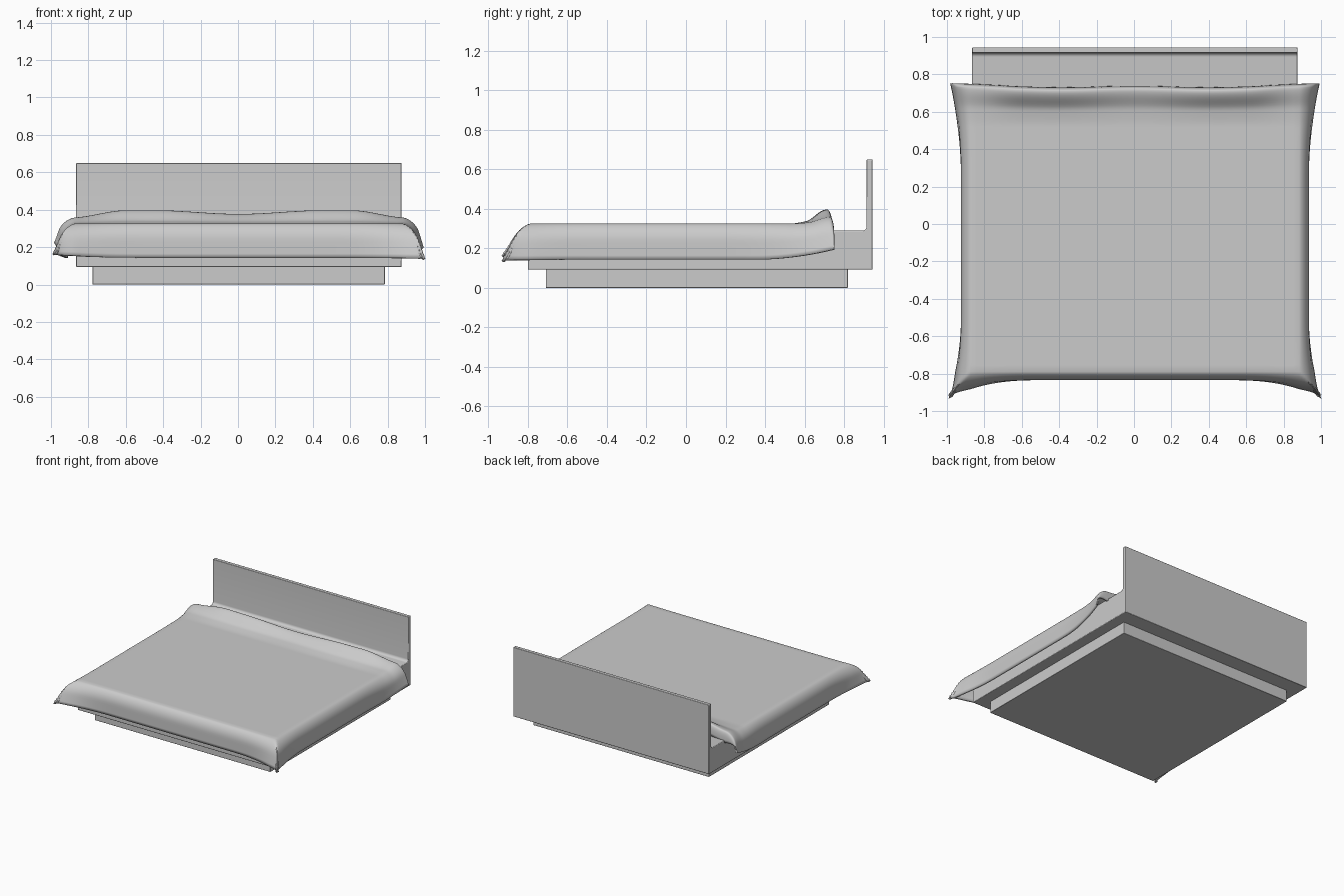
import bpy, bmesh, math

if "Cube" in bpy.data.objects:
    bpy.data.objects.remove(bpy.data.objects["Cube"])


def finish(name, bm, bevel=0.0):
    bmesh.ops.recalc_face_normals(bm, faces=bm.faces)
    mesh = bpy.data.meshes.new(name)
    bm.to_mesh(mesh)
    bm.free()
    ob = bpy.data.objects.new(name, mesh)
    bpy.context.collection.objects.link(ob)
    if bevel:
        mod = ob.modifiers.new("Bevel", 'BEVEL')
        mod.width, mod.segments = bevel, 2
        mod.limit_method, mod.angle_limit = 'ANGLE', math.radians(40)
    bpy.ops.object.select_all(action='DESELECT')
    ob.select_set(True)
    bpy.context.view_layer.objects.active = ob
    bpy.ops.object.shade_smooth_by_angle(angle=math.radians(40))
    return ob


def extrude_x(name, profile, x0, x1, bevel):
    bm = bmesh.new()
    face = bm.faces.new([bm.verts.new((x0, y, z)) for y, z in profile])
    new = bmesh.ops.extrude_face_region(bm, geom=[face])["geom"]
    bmesh.ops.translate(bm, vec=(x1 - x0, 0, 0),
                        verts=[v for v in new if isinstance(v, bmesh.types.BMVert)])
    return finish(name, bm, bevel)


def ramp(v, lo, hi):
    t = min(1, max(0, (v - lo) / (hi - lo)))
    return t


def smooth(v, lo, hi):
    t = ramp(v, lo, hi)
    return t * t * (3 - 2 * t)


# recessed plinth
extrude_x("plinth", [(-0.71, 0), (0.82, 0), (0.82, 0.1), (-0.71, 0.1)], -0.778, 0.785, 0.003)

# platform and headboard in one L-shaped profile with a small inner fillet
r = 0.022
fillet = [(0.915 - r + r * math.sin(a), 0.29 + r - r * math.cos(a))
          for a in (math.pi / 2 * i / 6 for i in range(7, -1, -1)) if a <= math.pi / 2 + 1e-6]
extrude_x("platform_and_headboard",
          [(-0.80, 0.093), (0.945, 0.093), (0.945, 0.65), (0.915, 0.65)] + fillet + [(-0.80, 0.29)],
          -0.865, 0.875, 0.004)

# draped blanket: flat top, three hanging sides, flared corners, raised back fold
N = 12
hang = [i / N for i in range(N, 0, -1)]
cols = [(-0.878, -1, a) for a in hang]
cols += [(-0.878 + 1.756 * i / 56, 0, 0) for i in range(57)]
cols += [(0.878, 1, a) for a in reversed(hang)]
rows = [(-0.79, b, 0) for b in hang]
rows += [(-0.79 + 1.29 * i / 36, 0, 0) for i in range(37)]
rows += [(0.50 + 0.215 * i / 18, 0, 0) for i in range(1, 19)]
rows += [(0.715 + 0.02 * math.sin(math.pi / 2 * i / 7), 0, i / 7) for i in range(1, 8)]


def blanket_point(col, row):
    x, side, a = col
    y, b, c = row
    d = max(a, b)
    ax = abs(x) + 0.122 * a
    ay = y - 0.14 * b
    corner_x = ramp(ax, 0.5, 1.0) ** 2.6
    front = ramp(-ay, 0.5, 0.93) ** 2
    back = ramp(y, 0.25, 0.735) ** 2
    bulge = lambda t: math.sin(math.pi / 2 * min(1, t * 1.6))
    px = x + 0.005 + side * (0.052 * bulge(a) + a * (0.068 * front + 0.058 * back))
    py = y - 0.045 * bulge(b) - 0.1 * b * corner_x
    py += smooth(y, 0.5, 0.735) * (0.016 * smooth(ax, 0.6, 0.95)
                                   + 0.004 * math.cos(x * 8) * (1 - smooth(ax, 0.6, 0.95)))
    # fold along the back edge
    height = (0.052 + 0.02 * smooth(abs(x), 0.0, 0.45)) * (1 - 0.55 * smooth(abs(x), 0.6, 0.9))
    rise = 0.3 * smooth(y, 0.52, 0.68) + 0.7 * smooth(y, 0.61, 0.715)
    top = 0.325 + height * rise - 0.085 * c * c * (1 - 0.6 * a)
    hem = 0.143 + (0.055 if side > 0 else 0.08) * ramp(y, 0.35, 0.735) ** 2
    hem += (0.024 * front * corner_x if x < 0 else -0.003 * front * corner_x)
    q = d ** 1.5
    return px, py, top + (hem - top) * q


bm = bmesh.new()
grid = [[bm.verts.new(blanket_point(c, w)) for c in cols] for w in rows]
for j in range(len(rows) - 1):
    for i in range(len(cols) - 1):
        bm.faces.new((grid[j][i], grid[j][i + 1], grid[j + 1][i + 1], grid[j + 1][i]))
blanket = finish("blanket", bm)
if blanket.data.polygons[len(blanket.data.polygons) // 2].normal.z < 0:
    blanket.data.flip_normals()
mod = blanket.modifiers.new("Thickness", 'SOLIDIFY')
mod.thickness, mod.offset = 0.016, -1
# thickness first, then smoothing by angle
bpy.ops.object.modifier_move_to_index(modifier="Thickness", index=0)
